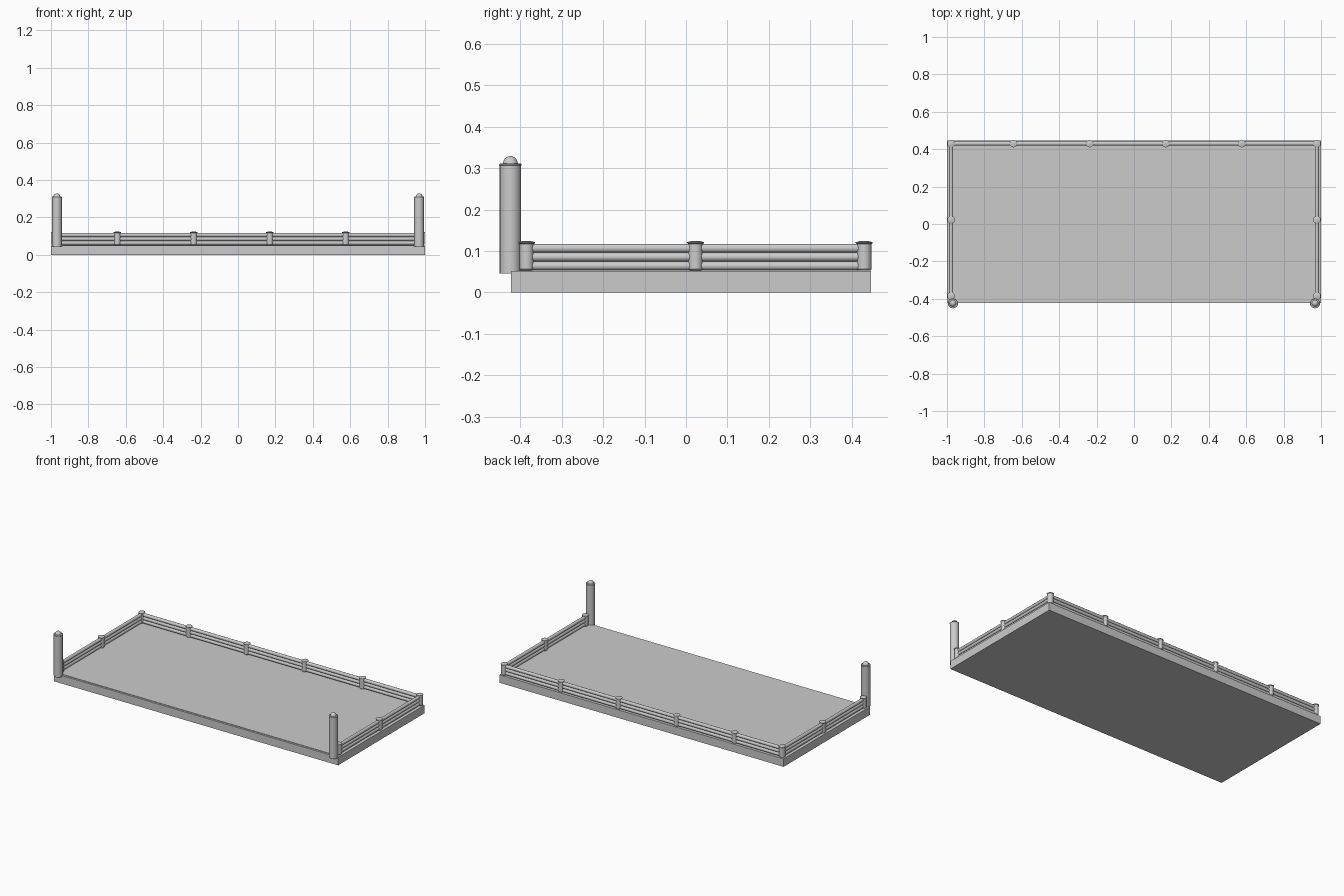
import bpy, bmesh, math
from mathutils import Vector

if "Cube" in bpy.data.objects:
    bpy.data.objects.remove(bpy.data.objects["Cube"])


def finish(bm, name, smooth=True):
    bmesh.ops.recalc_face_normals(bm, faces=bm.faces)
    me = bpy.data.meshes.new(name)
    bm.to_mesh(me)
    bm.free()
    ob = bpy.data.objects.new(name, me)
    bpy.context.collection.objects.link(ob)
    if smooth:
        bpy.ops.object.select_all(action='DESELECT')
        ob.select_set(True)
        bpy.context.view_layer.objects.active = ob
        bpy.ops.object.shade_smooth_by_angle(angle=math.radians(35))
    return ob


def box(name, x0, x1, y0, y1, z0, z1):
    bm = bmesh.new()
    bmesh.ops.create_cube(bm, size=1)
    for v in bm.verts:
        v.co = Vector(((x0 + x1) / 2 + v.co.x * (x1 - x0),
                       (y0 + y1) / 2 + v.co.y * (y1 - y0),
                       (z0 + z1) / 2 + v.co.z * (z1 - z0)))
    return finish(bm, name, False)


def lathe(name, x, y, profile, sides):
    # closed turned shape from (radius, z) pairs, bottom to top
    bm = bmesh.new()
    rings = [[bm.verts.new((x + r * math.cos(2 * math.pi * i / sides),
                            y + r * math.sin(2 * math.pi * i / sides), z))
              for i in range(sides)] for r, z in profile]
    for a, b in zip(rings, rings[1:]):
        for i in range(sides):
            j = (i + 1) % sides
            bm.faces.new((a[i], a[j], b[j], b[i]))
    bm.faces.new(rings[0][::-1])
    bm.faces.new(rings[-1])
    return finish(bm, name)


def rod(name, p, q, r, sides=12):
    p, q = Vector(p), Vector(q)
    bm = bmesh.new()
    bmesh.ops.create_cone(bm, cap_ends=True, segments=sides, radius1=r,
                          radius2=r, depth=(q - p).length)
    rot = (q - p).to_track_quat('Z', 'Y').to_matrix()
    for v in bm.verts:
        v.co = rot @ v.co + (p + q) / 2
    return finish(bm, name)


# platform slab and thin deck surface
box("platform", -1, 1, -0.422, 0.447, 0, 0.051)
box("deck_surface", -0.98, 0.98, -0.41, 0.415, 0.045, 0.0535)

# tall front posts with domed tips
dome = [(0.018 * math.cos(math.radians(a)), 0.311 + 0.018 * math.sin(math.radians(a)))
        for a in (0, 20, 40, 60, 80)]
tall = [(0.026, 0.045), (0.026, 0.306), (0.027, 0.307), (0.027, 0.309),
        (0.025, 0.311)] + dome
for s in (-1, 1):
    lathe("front_post", s * 0.968, -0.424, tall, 20)

# short rail posts with flared, shallow caps
short = [(0.015, 0.053), (0.018, 0.056), (0.018, 0.117), (0.0205, 0.119),
         (0.0205, 0.121), (0.008, 0.1245)]
spots = [(x, 0.43) for x in (-0.978, -0.645, -0.237, 0.17, 0.576, 0.978)]
spots += [(s * 0.978, y) for s in (-1, 1) for y in (0.023, -0.385)]
for x, y in spots:
    lathe("rail_post", x, y, short, 12)

# three stacked rails on the back and both sides
for z in (0.0640, 0.0855, 0.1065):
    rod("back_rail", (-0.978, 0.43, z), (0.978, 0.43, z), 0.0108)
    for s in (-1, 1):
        rod("side_rail", (s * 0.978, -0.385, z), (s * 0.978, 0.43, z), 0.0108)
